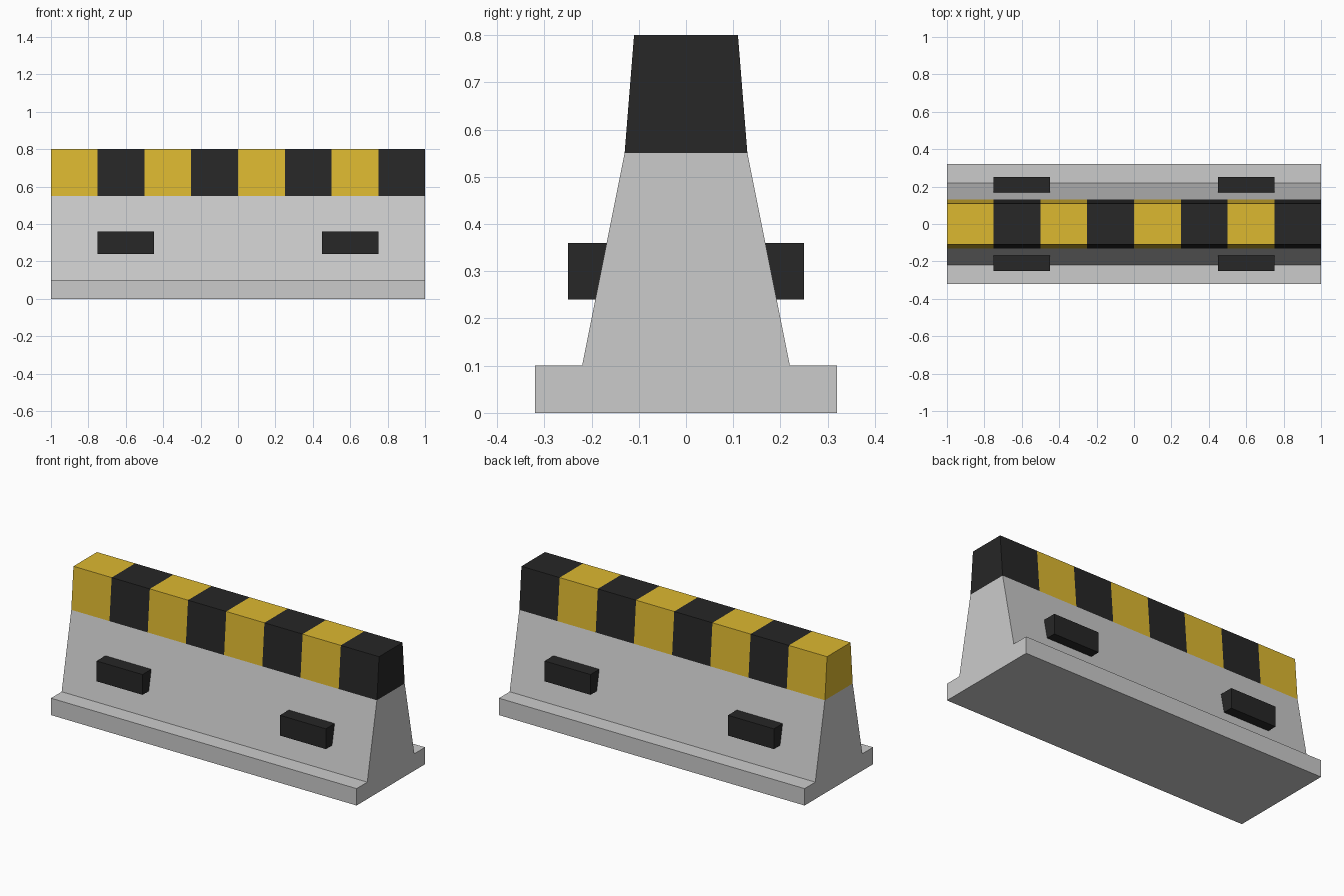
import bpy
import bmesh

if "Cube" in bpy.data.objects:
    bpy.data.objects.remove(bpy.data.objects["Cube"])


def material(name, color):
    mat = bpy.data.materials.new(name)
    mat.diffuse_color = color
    mat.use_nodes = True
    mat.node_tree.nodes["Principled BSDF"].inputs["Base Color"].default_value = mat.diffuse_color
    return mat


def prism(name, profile, x0, x1, mat=None):
    """Extrude a (y, z) profile along x from x0 to x1."""
    bm = bmesh.new()
    face = bm.faces.new([bm.verts.new((x0, y, z)) for y, z in profile])
    ext = bmesh.ops.extrude_face_region(bm, geom=[face])["geom"]
    verts = [g for g in ext if isinstance(g, bmesh.types.BMVert)]
    bmesh.ops.translate(bm, verts=verts, vec=(x1 - x0, 0, 0))
    bmesh.ops.recalc_face_normals(bm, faces=bm.faces)
    mesh = bpy.data.meshes.new(name)
    bm.to_mesh(mesh)
    bm.free()
    obj = bpy.data.objects.new(name, mesh)
    bpy.context.collection.objects.link(obj)
    if mat:
        mesh.materials.append(mat)
    return obj


def symmetric(half):
    """Close a right-hand half profile by mirroring it across y = 0."""
    return half + [(-y, z) for y, z in reversed(half)]


yellow = material("yellow_paint", (0.72, 0.48, 0.03, 1))
black = material("black_paint", (0.02, 0.02, 0.02, 1))

# Concrete foot and tapered wall as one solid
prism("concrete_body",
      symmetric([(0.32, 0), (0.32, 0.1), (0.22, 0.1), (0.13, 0.55)]), -1, 1)

# Striped cap, alternating yellow and black
cap = symmetric([(0.13, 0.55), (0.11, 0.8)])
for i in range(8):
    x = -1 + 0.25 * i
    prism(f"cap_stripe_{i + 1}", cap, x, x + 0.25, black if i % 2 else yellow)

# Black blocks on both faces, set slightly into the wall
for side, s in (("front", -1), ("back", 1)):
    block = [(s * y, z) for y, z in
             ((0.15, 0.24), (0.25, 0.24), (0.25, 0.36), (0.15, 0.36))]
    for end, x in (("left", -0.6), ("right", 0.6)):
        prism(f"{side}_{end}_block", block, x - 0.15, x + 0.15, black)
